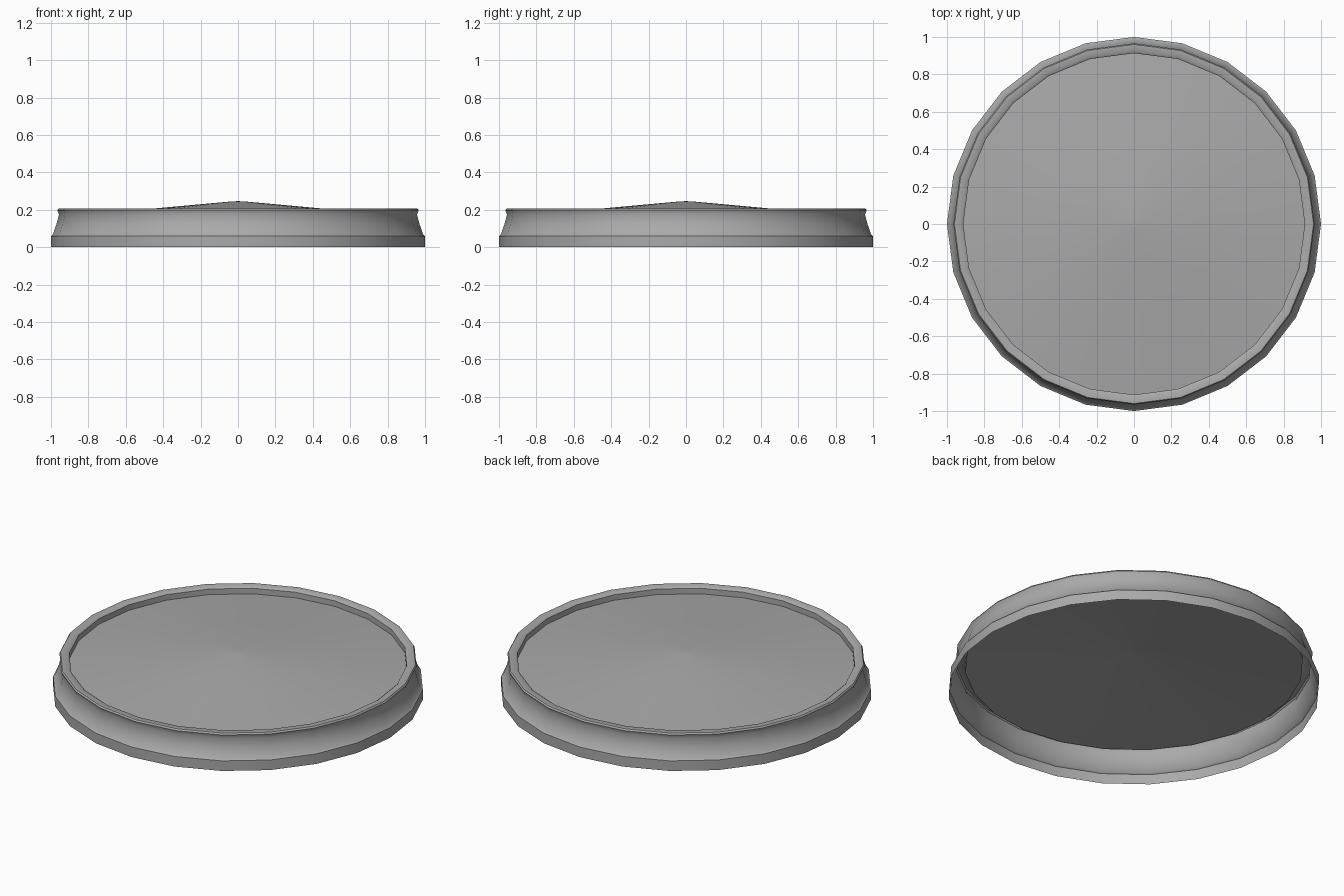
import bpy
import bmesh
import math

cube = bpy.data.objects.get("Cube")
if cube:
    bpy.data.objects.remove(cube, do_unlink=True)

SIDES = 24

grey = bpy.data.materials.new("plain grey")
grey.use_nodes = True
GREY = (0.4, 0.4, 0.4, 1)
grey.diffuse_color = GREY
grey.node_tree.nodes["Principled BSDF"].inputs["Base Color"].default_value = GREY


def lathe(name, profile, angle):
    """Spin (radius, height) points around z as an open shell."""
    bm = bmesh.new()
    verts = [bm.verts.new((r, 0, z)) for r, z in profile]
    edges = [bm.edges.new(pair) for pair in zip(verts, verts[1:])]
    bmesh.ops.spin(bm, geom=verts + edges, cent=(0, 0, 0), axis=(0, 0, 1),
                   angle=math.tau, steps=SIDES)
    bmesh.ops.remove_doubles(bm, verts=bm.verts, dist=0.0005)
    bmesh.ops.recalc_face_normals(bm, faces=bm.faces)
    # Outward and upward facing shell
    top = max(bm.faces, key=lambda f: f.calc_center_median().z)
    if top.normal.z < 0:
        bmesh.ops.reverse_faces(bm, faces=bm.faces)
    mesh = bpy.data.meshes.new(name)
    bm.to_mesh(mesh)
    bm.free()
    obj = bpy.data.objects.new(name, mesh)
    bpy.context.collection.objects.link(obj)
    mesh.materials.append(grey)
    bpy.ops.object.select_all(action="DESELECT")
    obj.select_set(True)
    bpy.context.view_layer.objects.active = obj
    bpy.ops.object.shade_smooth_by_angle(angle=math.radians(angle))
    return obj


# Foot band, concave flared wall, rolled rim and inner lip
lathe("rim_shell", [(1, 0), (1, 0.06), (0.99, 0.067), (0.97, 0.125),
                    (0.957, 0.175), (0.966, 0.198), (0.96, 0.207),
                    (0.925, 0.207), (0.913, 0.198), (0.913, 0.163)], 50)

# Shallow cone that fills the rim, open underneath
lathe("domed_top", [(0.913, 0.165), (0.45, 0.207), (0.03, 0.245), (0, 0.246)], 40)
